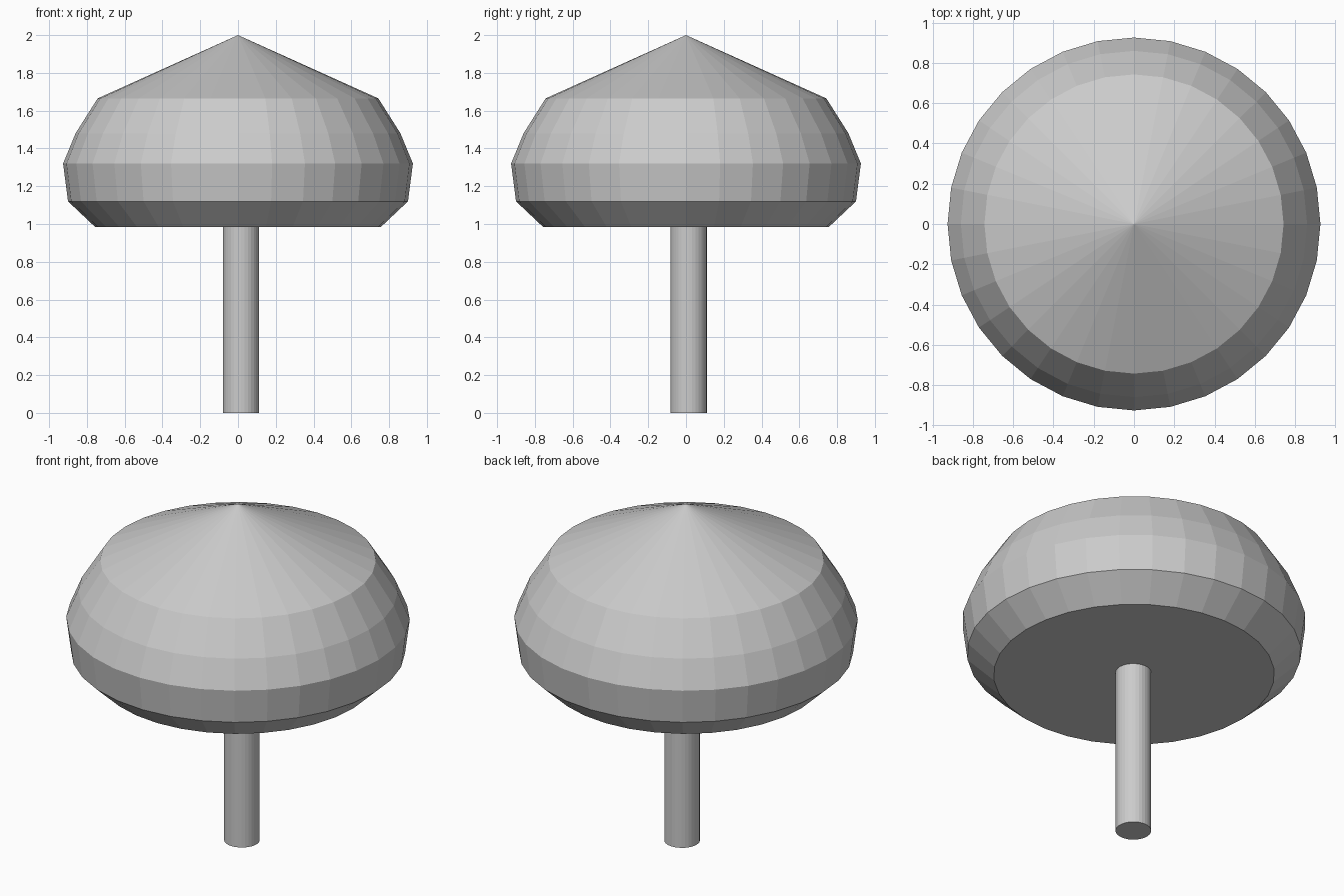
import bpy
import math

if "Cube" in bpy.data.objects:
    bpy.data.objects.remove(bpy.data.objects["Cube"])

SIDES = 32

grey = bpy.data.materials.new("light grey")
grey.use_nodes = True
colour = (0.6, 0.6, 0.6, 1)
grey.diffuse_color = colour
grey.node_tree.nodes["Principled BSDF"].inputs["Base Color"].default_value = colour


def lathe(name, rings, apex=None, centre=(0, 0)):
    """Spin (radius, height) rings into a closed solid, ending in a point or a flat lid."""
    verts = [(r * math.cos(math.tau * i / SIDES), r * math.sin(math.tau * i / SIDES), z)
             for r, z in rings for i in range(SIDES)]
    faces = [tuple(reversed(range(SIDES)))]
    for k in range(len(rings) - 1):
        for i in range(SIDES):
            j = (i + 1) % SIDES
            a, b = k * SIDES, (k + 1) * SIDES
            faces.append((a + i, a + j, b + j, b + i))
    last = (len(rings) - 1) * SIDES
    if apex is None:
        faces.append(tuple(range(last, last + SIDES)))
    else:
        verts.append((0, 0, apex))
        tip = len(verts) - 1
        faces += [(last + i, last + (i + 1) % SIDES, tip) for i in range(SIDES)]
    mesh = bpy.data.meshes.new(name)
    mesh.from_pydata(verts, [], faces)
    mesh.materials.append(grey)
    obj = bpy.data.objects.new(name, mesh)
    obj.location = (*centre, 0)
    bpy.context.collection.objects.link(obj)
    return obj


# Faceted cap with a conical top
lathe("cap", [(0.757, 0.985), (0.9, 1.12), (0.926, 1.32), (0.86, 1.48), (0.743, 1.665)], apex=2)

# Slim round stem, slightly off the cap's axis
lathe("stem", [(0.096, 0), (0.096, 1.0)], centre=(0.016, 0.014))
